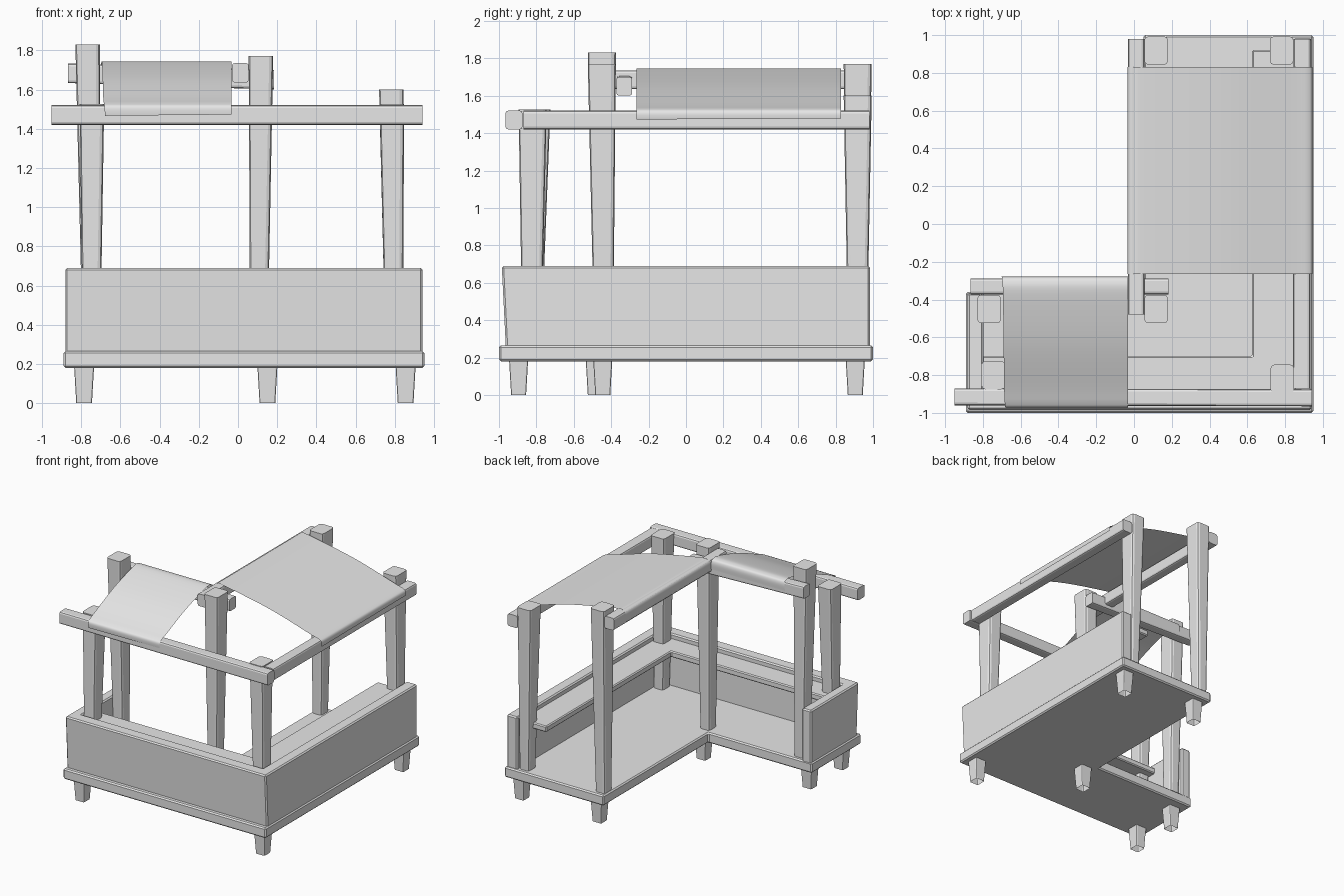
import bpy, bmesh
from mathutils import Vector

if "Cube" in bpy.data.objects:
    bpy.data.objects.remove(bpy.data.objects["Cube"], do_unlink=True)

grey = bpy.data.materials.new("plain_grey")
grey.use_nodes = True
grey.diffuse_color = (0.8, 0.8, 0.8, 1)
grey.node_tree.nodes["Principled BSDF"].inputs["Base Color"].default_value = (0.8, 0.8, 0.8, 1)


def finish(name, bm):
    mesh = bpy.data.meshes.new(name)
    bm.to_mesh(mesh)
    bm.free()
    mesh.materials.append(grey)
    obj = bpy.data.objects.new(name, mesh)
    bpy.context.collection.objects.link(obj)
    return obj


def slab(name, outline, z0, z1, bevel=0.01):
    """Flat outline raised from z0 to z1."""
    bm = bmesh.new()
    face = bm.faces.new([bm.verts.new((x, y, z0)) for x, y in outline])
    raised = bmesh.ops.extrude_face_region(bm, geom=[face])["geom"]
    top = [v for v in raised if isinstance(v, bmesh.types.BMVert)]
    bmesh.ops.translate(bm, verts=top, vec=(0, 0, z1 - z0))
    bmesh.ops.recalc_face_normals(bm, faces=bm.faces)
    obj = finish(name, bm)
    mod = obj.modifiers.new("soft_edges", "BEVEL")
    mod.width = bevel
    mod.segments = 1
    return obj


def timber(name, start, end, start_size, end_size, side, up, bevel, open_start=False):
    """Squared timber between two end centres, rounded along its length only."""
    bm = bmesh.new()
    bmesh.ops.create_cube(bm, size=1)
    long_edges = [e for e in bm.edges if abs(e.verts[0].co.z - e.verts[1].co.z) > 0.5]
    start_face = min(bm.faces, key=lambda f: f.calc_center_median().z)
    for v in bm.verts:
        centre, size = (end, end_size) if v.co.z > 0 else (start, start_size)
        v.co = Vector(centre) + side * v.co.x * size[0] + up * v.co.y * size[1]
    bmesh.ops.recalc_face_normals(bm, faces=bm.faces)
    if open_start:
        bmesh.ops.delete(bm, geom=[start_face], context="FACES_ONLY")
    bmesh.ops.bevel(bm, geom=long_edges, offset=bevel, segments=2, profile=0.5, affect="EDGES")
    finish(name, bm)


def post(name, bottom, top, bottom_size, top_size, bevel=0.02, open_start=False):
    timber(name, bottom, top, bottom_size, top_size,
           Vector((1, 0, 0)), Vector((0, 1, 0)), bevel, open_start)


def beam(name, start, end, width, height):
    side = (Vector(end) - Vector(start)).cross(Vector((0, 0, 1))).normalized()
    size = (width, height)
    timber(name, start, end, size, size, side, Vector((0, 0, 1)), 0.014)


def smooth_path(points, steps=5):
    pts = [Vector(p) for p in points]
    pts = [pts[0]] + pts + [pts[-1]]
    path = []
    for a, b, c, d in zip(pts, pts[1:], pts[2:], pts[3:]):
        for i in range(steps):
            t = i / steps
            path.append(0.5 * (2 * b + (c - a) * t + (2 * a - 5 * b + 4 * c - d) * t * t
                               + (3 * b - a - 3 * c + d) * t ** 3))
    return path + [pts[-1]]


def cloth(name, profile, place):
    """Thin sheet swept between two edges of the same draped profile."""
    path = smooth_path(profile)
    bm = bmesh.new()
    rows = []
    for i, p in enumerate(path):
        hem = 0.008 if i == len(path) - 1 else 0
        rows.append([bm.verts.new(place(p, side, i / (len(path) - 1), hem)) for side in (0, 1)])
    for r, s in zip(rows, rows[1:]):
        bm.faces.new((r[0], r[1], s[1], s[0]))
    bmesh.ops.recalc_face_normals(bm, faces=bm.faces)
    obj = finish(name, bm)
    # the upper side faces the sky
    if sum(p.normal.z for p in obj.data.polygons) < 0:
        obj.data.flip_normals()
    obj.data.shade_smooth()


# Floor, surrounding wall and inner counter
slab("floor", [(-0.89, -1), (0.95, -1), (0.95, 1), (0.05, 1),
               (0.05, -0.36), (-0.89, -0.36)], 0.18, 0.265)
wall = slab("wall", [(-0.881, -0.985), (0.941, -0.985), (0.941, 0.983), (0.845, 0.983),
                     (0.845, -0.885), (-0.797, -0.885), (-0.797, -0.365), (-0.881, -0.365)],
            0.25, 0.69)
# the front of the wall leans out towards its top
for v in wall.data.vertices:
    if v.co.y < -0.95 and v.co.z < 0.3:
        v.co.y += 0.022
slab("counter", [(-0.81, -0.9), (0.855, -0.9), (0.855, 0.92), (0.625, 0.92),
                 (0.625, -0.7), (-0.81, -0.7)], 0.6, 0.65, 0.008)

# Feet
feet = [(-0.785, -0.895), (0.855, -0.895), (-0.785, -0.485),
        (0.15, -0.445), (0.15, 0.905), (0.855, 0.905)]
for i, (x, y) in enumerate(feet):
    post(f"foot_{i + 1}", (x, y, 0), (x, y, 0.19), (0.08, 0.08), (0.102, 0.102), 0.008, True)

# Roof posts: foot position, head position, head height
posts = {
    "front_right_post": ((-0.747, -0.825), (-0.745, -0.8), 1.525),
    "front_left_post": ((0.797, -0.825), (0.785, -0.82), 1.525),
    "side_post": ((-0.747, -0.44), (-0.767, -0.45), 1.83),
    "corner_post": ((0.106, -0.44), (0.117, -0.45), 1.77),
    "back_right_post": ((0.106, 0.917), (0.117, 0.918), 1.77),
    "back_left_post": ((0.797, 0.917), (0.782, 0.918), 1.6),
}
for name, (foot, head, height) in posts.items():
    post(name, (*foot, 0.25), (*head, height), (0.088, 0.1), (0.125, 0.15))

# Roof beams
beam("front_beam", (-0.95, -0.915, 1.47), (0.942, -0.92, 1.47), 0.09, 0.1)
beam("left_beam", (0.887, -0.87, 1.47), (0.89, 0.98, 1.47), 0.09, 0.1)
beam("ridge_beam", (0.012, -0.48, 1.685), (0.012, 0.98, 1.685), 0.085, 0.1)
beam("rear_beam", (-0.866, -0.33, 1.683), (0.183, -0.33, 1.65), 0.085, 0.1)

# Draped cloth roofs
cloth("large_awning",
      [(-0.034, 1.65), (-0.034, 1.715), (-0.01, 1.739), (0.06, 1.739), (0.48, 1.657),
       (0.83, 1.555), (0.92, 1.53), (0.943, 1.51), (0.943, 1.473)],
      lambda p, s, t, hem: (p.x, 0.83 if s else -0.265, p.y + hem * s))
cloth("small_awning",
      [(-0.28, 1.66), (-0.28, 1.715), (-0.302, 1.739), (-0.38, 1.734), (-0.63, 1.66),
       (-0.87, 1.56), (-0.945, 1.53), (-0.97, 1.51), (-0.97, 1.466)],
      lambda p, s, t, hem: (-0.033 if s else -0.703 + 0.025 * t, p.x, p.y + hem * s))
